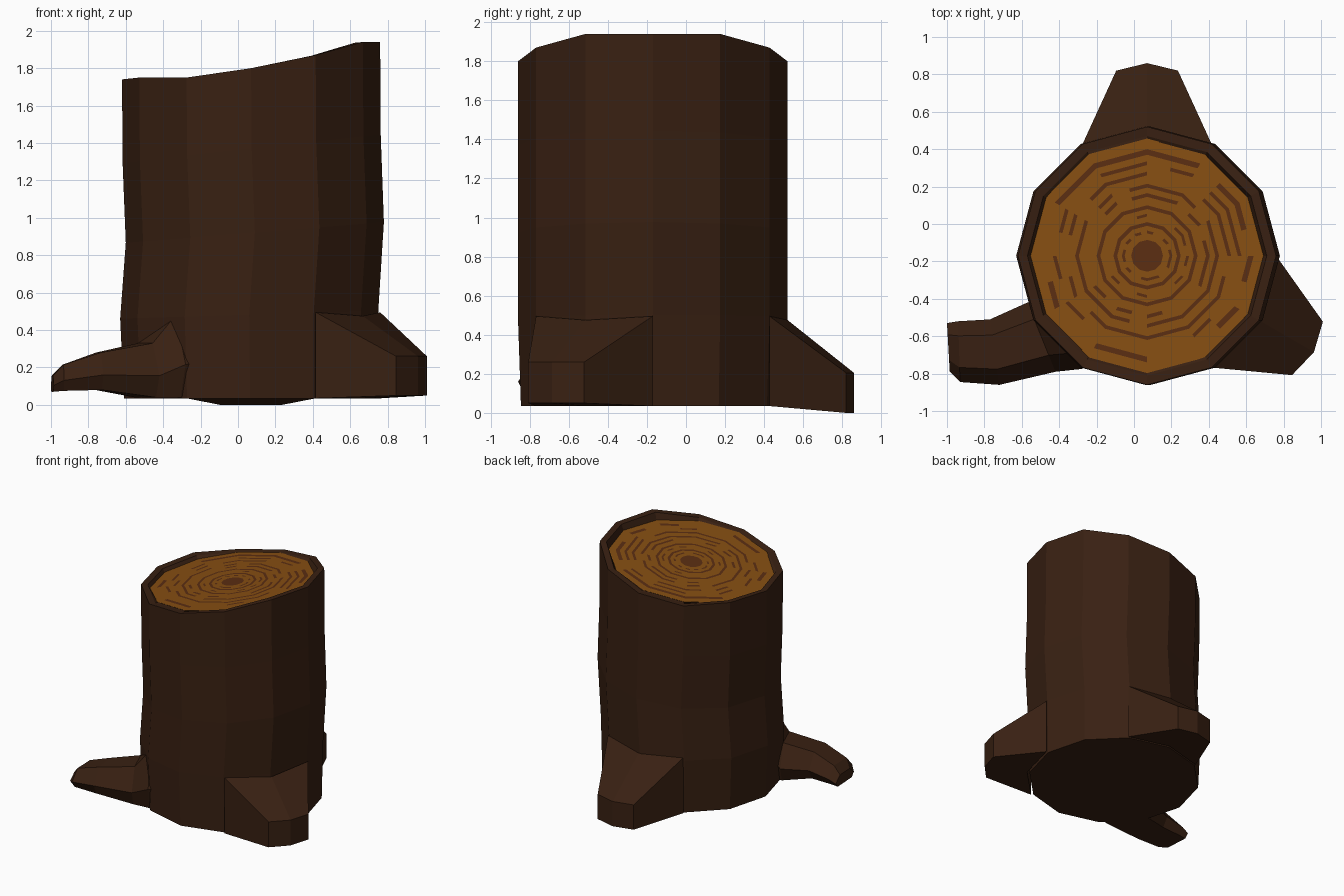
import bpy, math, random
from math import sin, cos, radians

if "Cube" in bpy.data.objects:
    bpy.data.objects.remove(bpy.data.objects["Cube"])

random.seed(4)
CX, CY, R = 0.07, -0.17, 0.69


def material(name, rgb):
    m = bpy.data.materials.new(name)
    m.diffuse_color = (*rgb, 1)
    m.use_nodes = True
    m.node_tree.nodes["Principled BSDF"].inputs["Base Color"].default_value = m.diffuse_color
    return m


bark = material("bark", (0.04, 0.0145, 0.006))
wood = material("wood", (0.24, 0.078, 0.006))
ring_wood = material("ring_wood", (0.105, 0.027, 0.006))


def make(name, verts, faces, mats, indices=None):
    me = bpy.data.meshes.new(name)
    me.from_pydata(verts, [], faces)
    for m in mats:
        me.materials.append(m)
    if indices:
        me.polygons.foreach_set("material_index", indices)
    me.update()
    ob = bpy.data.objects.new(name, me)
    bpy.context.collection.objects.link(ob)
    return ob


def loft(rings, cap_start=True, cap_end=True):
    n = len(rings[0])
    verts = [p for r in rings for p in r]
    faces = [(k * n + i, k * n + (i + 1) % n, (k + 1) * n + (i + 1) % n, (k + 1) * n + i)
             for k in range(len(rings) - 1) for i in range(n)]
    if cap_start:
        faces.append(tuple(reversed(range(n))))
    if cap_end:
        faces.append(tuple(range((len(rings) - 1) * n, len(rings) * n)))
    return verts, faces


# Slanted cut plane of the sawn face
def cut_z(x):
    return 1.80 + 0.145 * (x - CX)


# Trunk: twelve-sided, slightly bent, with a raised bark rim
rim_half = [1.94, 1.94, 1.87, 1.80, 1.75, 1.75, 1.74]
rim_z = rim_half + rim_half[-2:0:-1]


def trunk_ring(cx, r, zfun):
    pts = []
    for i in range(12):
        a = radians(30 * i)
        x = cx + r * cos(a)
        pts.append((x, CY + r * sin(a), zfun(i, x)))
    return pts


rings = [
    trunk_ring(0.065, 0.675, lambda i, x: 0.035),
    trunk_ring(0.06, R, lambda i, x: 0.48 + 0.03 * x),
    trunk_ring(0.09, R, lambda i, x: 0.92 + 0.08 * (x - CX)),
    trunk_ring(0.073, R, lambda i, x: 1.37 + 0.11 * (x - CX)),
    trunk_ring(0.07, R, lambda i, x: rim_z[i]),
    trunk_ring(0.07, 0.64, lambda i, x: rim_z[i] - 0.004),
    trunk_ring(0.07, 0.62, lambda i, x: cut_z(x) - 0.005),
]
make("trunk", *loft(rings, cap_end=False), [bark])

# Sawn face: polar grid whose bands are plain wood or growth rings
# (inner radius, outer radius, share of the band that is dark)
bands = [(0, .085, 1), (.085, .12, 0), (.12, .135, .4), (.135, .16, 0), (.16, .18, 1),
         (.18, .21, 0), (.21, .225, .35), (.225, .25, 0), (.25, .27, 1), (.27, .315, 0),
         (.315, .335, .5), (.335, .365, 0), (.365, .385, .9), (.385, .43, 0),
         (.43, .45, .55), (.45, .485, 0), (.485, .505, .5), (.505, .54, 0),
         (.54, .57, .6), (.57, .627, 0)]
N = 24
verts, faces, idx = [(CX, CY, cut_z(CX))], [], []
for b, (r0, r1, dark) in enumerate(bands):
    for s in range(N):
        a = radians(360 / N * s)
        r = r1 * (cos(radians(15)) if s % 2 else 1)
        x = CX + r * cos(a)
        verts.append((x, CY + r * sin(a), cut_z(x)))
    for s in range(N):
        t = (s + 1) % N
        o = 1 + b * N
        if b == 0:
            faces.append((0, o + s, o + t))
        else:
            faces.append((o - N + s, o + s, o + t, o - N + t))
        idx.append(1 if random.random() < dark else 0)
make("sawn_face", verts, faces, [wood, ring_wood], idx)


# Buttress roots: wedge from three trunk corners out to a blunt tip
def buttress(name, deg, tip_top, tip_bottom):
    a = radians(deg)

    def at(radial, side, z):
        return (CX + radial * cos(a) - side * sin(a), CY + radial * sin(a) + side * cos(a), z)

    h, w = R * cos(radians(30)), R * sin(radians(30))
    inner = [(h, -w), (R, 0), (h, w)]
    outer = [(0.99, -0.165), (1.03, 0), (0.99, 0.165)]
    sections = []
    for (ri, si), (ro, so) in zip(inner, outer):
        mid = 0.475 if si == 0 else 0.495
        sections.append([at(ri, si, 0.035), at(ro, so, tip_bottom),
                         at(ro, so, tip_top), at(ri, si, mid)])
    make(name, *loft(sections), [bark])


buttress("back_root", 90, 0.205, 0.0)
buttress("right_root", -30, 0.26, 0.05)

# Long left root: six-sided sections (back point, front point, bottom z, top z)
path = [((-0.40, -0.30), (-0.15, -0.70), 0.04, 0.52),
        ((-0.50, -0.42), (-0.28, -0.775), 0.04, 0.48),
        ((-0.57, -0.42), (-0.42, -0.79), 0.04, 0.33),
        ((-0.77, -0.51), (-0.72, -0.86), 0.08, 0.28),
        ((-0.94, -0.52), (-0.93, -0.845), 0.075, 0.215),
        ((-1.0, -0.53), (-0.985, -0.79), 0.07, 0.155)]
profile = [(0.12, 0), (0.88, 0), (1, 0.4), (0.76, 1), (0.24, 1), (0, 0.4)]
sections = [[(b[0] + (f[0] - b[0]) * u, b[1] + (f[1] - b[1]) * u, z0 + (z1 - z0) * v)
             for u, v in profile] for b, f, z0, z1 in path]
make("left_root", *loft(sections), [bark])

# Consistent outward normals on the bark parts
import bmesh
for ob in bpy.data.objects:
    if ob.name == "sawn_face":
        continue
    bm = bmesh.new()
    bm.from_mesh(ob.data)
    bmesh.ops.recalc_face_normals(bm, faces=bm.faces)
    bm.to_mesh(ob.data)
    bm.free()
